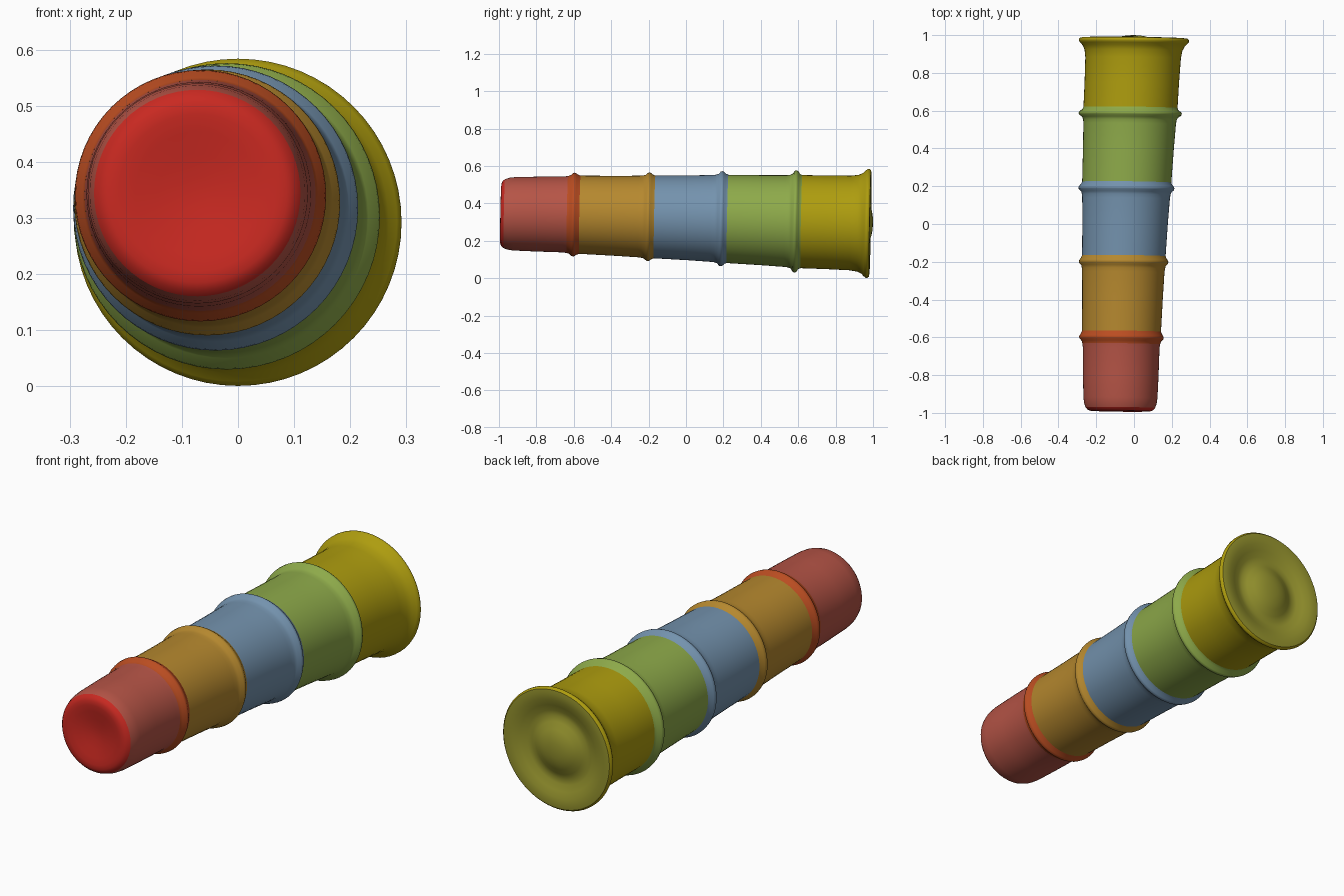
import bpy, bmesh, math

if "Cube" in bpy.data.objects:
    bpy.data.objects.remove(bpy.data.objects["Cube"])

# Centre line of the stack: (y, x, z)
AXIS = [(-1.0, -0.073, 0.345), (-0.6, -0.067, 0.340), (-0.2, -0.055, 0.328),
        (0.19, -0.040, 0.318), (0.59, -0.020, 0.303), (0.97, 0.0, 0.2925)]
SIDES = 64


def centre(y):
    y = max(AXIS[0][0], min(AXIS[-1][0], y))
    for a, b in zip(AXIS, AXIS[1:]):
        if y <= b[0]:
            t = (y - a[0]) / (b[0] - a[0])
            return a[1] + t * (b[1] - a[1]), a[2] + t * (b[2] - a[2])


def material(name, rgb):
    m = bpy.data.materials.new(name)
    m.diffuse_color = (*[(c / 255) ** 2.2 for c in rgb], 1)
    m.use_nodes = True
    m.node_tree.nodes["Principled BSDF"].inputs["Base Color"].default_value = m.diffuse_color
    return m


def loft(name, profile, rgb):
    """Round skin through (y, radius) pairs along the leaning centre line."""
    bm = bmesh.new()
    rings = []
    for y, r in profile:
        cx, cz = centre(y)
        if r == 0:
            rings.append([bm.verts.new((cx, y, cz))])
            continue
        ring = []
        for i in range(SIDES):
            a = 2 * math.pi * i / SIDES
            dx, dz = r * math.cos(a), r * math.sin(a)
            ring.append(bm.verts.new((cx + dx, y - 0.012 * dx + 0.02 * dz, cz + dz)))
        rings.append(ring)
    for p, q in zip(rings, rings[1:]):
        for i in range(SIDES):
            j = (i + 1) % SIDES
            if len(p) == 1:
                bm.faces.new((p[0], q[i], q[j]))
            elif len(q) == 1:
                bm.faces.new((p[j], p[i], q[0]))
            else:
                bm.faces.new((p[i], q[i], q[j], p[j]))
    bmesh.ops.recalc_face_normals(bm, faces=bm.faces)
    # Open strips: make normals point away from the axis
    f = max(bm.faces, key=lambda f: f.calc_area())
    c = f.calc_center_median()
    cx, cz = centre(c.y)
    out = f.normal.x * (c.x - cx) + f.normal.z * (c.z - cz)
    if abs(f.normal.y) > 0.7:
        out = f.normal.y * c.y
    if out < 0:
        bmesh.ops.reverse_faces(bm, faces=bm.faces)
    me = bpy.data.meshes.new(name)
    bm.to_mesh(me)
    bm.free()
    for poly in me.polygons:
        poly.use_smooth = True
    me.materials.append(material(name, rgb))
    ob = bpy.data.objects.new(name, me)
    bpy.context.collection.objects.link(ob)


def rim(y, r_in, r_rim, r_out):
    """Rolled lip: rises from the cup wall, then drops to the next cup."""
    return [(y - 0.055, r_in), (y - 0.035, r_in + 0.002), (y - 0.02, r_in + 0.3 * (r_rim - r_in)),
            (y - 0.008, r_rim - 0.002), (y + 0.002, r_rim), (y + 0.010, r_rim - 0.004),
            (y + 0.020, r_out + 0.005), (y + 0.032, r_out)]


# Front cap with shallow dimple, and its rounded edge
loft("front_base", [(-0.972, 0), (-0.973, 0.03), (-0.979, 0.07), (-0.986, 0.11),
                    (-0.991, 0.14), (-0.990, 0.160), (-0.984, 0.174), (-0.972, 0.184)], (200, 45, 38))
loft("red_cup_wall", [(-0.972, 0.184), (-0.95, 0.192), (-0.92, 0.196), (-0.80, 0.200),
                      (-0.655, 0.203), (-0.632, 0.206)], (180, 85, 72))
loft("red_cup_rim", rim(-0.6, 0.204, 0.224, 0.209)[1:], (185, 78, 38))

# Middle cups: wall followed by rim
for name, y0, r0, y1, r1, lip, nxt, rgb in [
        ("amber_cup", -0.568, 0.209, -0.2, 0.218, 0.237, 0.221, (180, 135, 50)),
        ("blue_cup", -0.168, 0.221, 0.19, 0.232, 0.254, 0.236, (115, 145, 172)),
        ("green_cup", 0.222, 0.236, 0.585, 0.245, 0.273, 0.249, (140, 168, 75))]:
    loft(name, [(y0, r0), ((y0 + y1) / 2, (r0 + r1) / 2)] + rim(y1, r1, lip, nxt), rgb)

# Largest cup with flared lip
loft("yellow_cup", [(0.617, 0.249), (0.75, 0.250), (0.88, 0.253), (0.92, 0.259), (0.943, 0.270),
                    (0.957, 0.284), (0.967, 0.2915), (0.976, 0.2915), (0.984, 0.284)], (172, 155, 22))
# Back face: rim, ring groove, domed middle
loft("back_face", [(0.984, 0.284), (0.986, 0.265), (0.982, 0.235), (0.972, 0.205), (0.960, 0.175),
                   (0.957, 0.150), (0.966, 0.125), (0.982, 0.095), (0.993, 0.065),
                   (0.998, 0.035), (1.0, 0)], (150, 148, 50))
